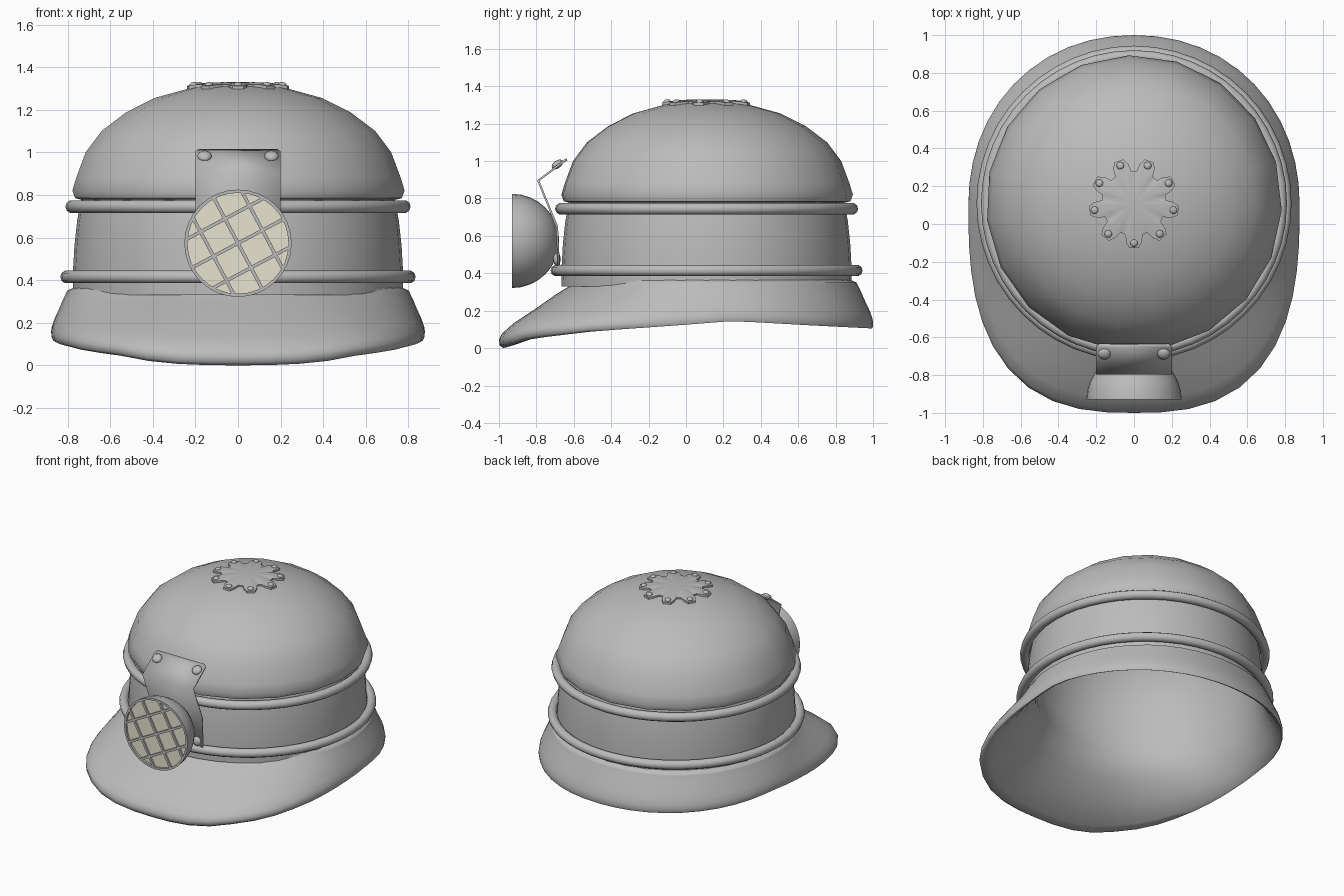
import bpy, bmesh, math
from mathutils import Vector, Matrix

if "Cube" in bpy.data.objects:
    bpy.data.objects.remove(bpy.data.objects["Cube"])

CY = 0.11  # y centre of crown
TAU = 2 * math.pi


def material(name, rgb):
    m = bpy.data.materials.new(name)
    m.diffuse_color = (*rgb, 1)
    m.use_nodes = True
    m.node_tree.nodes["Principled BSDF"].inputs["Base Color"].default_value = m.diffuse_color
    return m


GREY = material("helmet_grey", (0.5, 0.5, 0.5))
CREAM = material("lens_cream", (0.8, 0.77, 0.63))


def finish(name, bm, mat=GREY, angle=40, recalc=True):
    if recalc:
        bmesh.ops.recalc_face_normals(bm, faces=bm.faces)
    me = bpy.data.meshes.new(name)
    bm.to_mesh(me)
    bm.free()
    ob = bpy.data.objects.new(name, me)
    bpy.context.collection.objects.link(ob)
    me.materials.append(mat)
    bpy.ops.object.select_all(action='DESELECT')
    ob.select_set(True)
    bpy.context.view_layer.objects.active = ob
    bpy.ops.object.shade_smooth_by_angle(angle=math.radians(angle))
    return ob


def loft(bm, rows, close=False):
    """Bridge rings of points; a one-point row makes a pole."""
    vs = [[bm.verts.new(p) for p in r] for r in rows]
    if close:
        vs.append(vs[0])
    for a, b in zip(vs, vs[1:]):
        n = max(len(a), len(b))
        for i in range(n):
            j = (i + 1) % n
            if len(b) == 1:
                bm.faces.new((a[i], a[j], b[0]))
            else:
                bm.faces.new((a[i], a[j], b[j], b[i]))


def circle(r, z, n, off=0.0):
    if r == 0:
        return [(0, CY, z)]
    return [(r * math.cos(off + TAU * i / n), CY + r * math.sin(off + TAU * i / n), z) for i in range(n)]


def revolve(name, prof, n, off=0.0, close=False):
    bm = bmesh.new()
    loft(bm, [circle(r, z, n, off) for r, z in prof], close)
    return finish(name, bm)


# crown dome, with a tucked lower lip
revolve("crown_dome", [(0.73, 0.775), (0.77, 0.785), (0.783, 0.82), (0.765, 0.88), (0.72, 1.0),
                       (0.645, 1.1), (0.53, 1.187), (0.395, 1.255), (0.22, 1.303), (0.1, 1.316), (0, 1.32)],
        19, math.radians(92))
# straight band below the dome
revolve("band", [(0.775, 0.33), (0.776, 0.42), (0.768, 0.56), (0.755, 0.68), (0.735, 0.79)], 36)
# two raised rings
for nm, R, z in (("upper_ring", 0.779, 0.745), ("lower_ring", 0.803, 0.415)):
    revolve(nm, [(R + 0.031 * math.cos(TAU * k / 10), z + 0.031 * math.sin(TAU * k / 10))
                 for k in range(10)], 48, 0, True)

# brim and inner lining
LIP = [(-1, 0), (-0.85, 0.05), (-0.5, 0.09), (0, 0.125), (0.25, 0.145), (0.7, 0.12), (1, 0.105)]


def lip_z(y):
    for (a, p), (b, q) in zip(LIP, LIP[1:]):
        if y <= b:
            return p + (q - p) * max(0, (y - a) / (b - a))
    return LIP[-1][1]


def oval(a, front, back, power, n=48):
    pts = []
    for i in range(n):
        c, s = math.cos(TAU * i / n), math.sin(TAU * i / n)
        b, e = (back, 2.1) if s > 0 else (front, power)
        r = (abs(c / a) ** e + abs(s / b) ** e) ** (-1 / e)
        pts.append(Vector((r * c, 0.1 + r * s, 0)))
    return pts


top, edge = oval(0.805, 0.71, 0.815, 2), oval(0.877, 1.1, 0.9, 2.7)


def brim_row(f, g, z0=0.35, base=top):
    row = []
    for t, e in zip(base, edge):
        p = t.lerp(e, f)
        p.z = z0 + (lip_z(e.y) - z0) * g
        row.append(p)
    return row


inner = oval(0.745, 0.66, 0.755, 2)
rows = [circle(0.77, 0.365, 48), brim_row(-0.03, 0), brim_row(0, 0.03), brim_row(0.22, 0.18),
        brim_row(0.5, 0.4), brim_row(0.8, 0.62), brim_row(0.96, 0.78), brim_row(1, 0.87),
        brim_row(0.99, 0.96), brim_row(0.94, 1), brim_row(0.82, 0.96, 0.4, inner),
        brim_row(0.5, 0.72, 0.4, inner), brim_row(0.2, 0.4, 0.4, inner), brim_row(0, 0, 0.4, inner)]
rows += [circle(r, z, 48) for r, z in ((0.73, 0.6), (0.71, 0.78), (0.66, 0.98), (0.55, 1.12),
                                       (0.38, 1.22), (0.2, 1.27), (0, 1.285))]
bm = bmesh.new()
loft(bm, rows)
finish("brim_and_lining", bm, angle=60)


# round-headed rivet at a point, facing a direction
def rivet(name, loc, direction, r):
    bm = bmesh.new()
    bmesh.ops.create_uvsphere(bm, u_segments=12, v_segments=8, radius=r)
    rot = Vector(direction).to_track_quat('Z', 'Y').to_matrix().to_4x4()
    bmesh.ops.transform(bm, verts=bm.verts,
                        matrix=Matrix.Translation(loc) @ rot @ Matrix.Diagonal((1, 1, 0.6, 1)))
    finish(name, bm)


# top vent plate with nine riveted tabs
bm = bmesh.new()
outer = []
for k in range(9):
    a = -math.pi / 2 + TAU * k / 9
    ca, sa = math.cos(a), math.sin(a)
    for u, w, z in ((0.165, -0.045, 1.318), (0.205, -0.042, 1.318), (0.238, -0.025, 1.312),
                    (0.238, 0.025, 1.312), (0.205, 0.042, 1.318), (0.165, 0.045, 1.318)):
        outer.append(Vector((u * ca - w * sa, CY + u * sa + w * ca, z)))
    rivet(f"vent_rivet_{k}", (0.212 * ca, CY + 0.212 * sa, 1.318), (0.15 * ca, 0.15 * sa, 1), 0.02)
mid = [Vector((p.x * 0.62, CY + (p.y - CY) * 0.62, 1.327)) for p in outer]
low = [p - Vector((0, 0, 0.03)) for p in outer]
loft(bm, [low, outer, mid, [(0, CY, 1.33)]])
finish("vent_plate", bm, angle=30)

# folded lamp bracket
prof = [(-0.637, 1.01), (-0.652, 1.0), (-0.79, 0.895), (-0.69, 0.65), (-0.68, 0.43)]
bm = bmesh.new()
cols = []
for i, (y, z) in enumerate(prof):
    w = 0.185 if i == 0 else 0.2
    cols.append([bm.verts.new((s * w, y, z)) for s in (-1, 1)])
for a, b in zip(cols, cols[1:]):
    bm.faces.new((a[0], b[0], b[1], a[1]))
ob = finish("lamp_bracket", bm, angle=20, recalc=False)
mod = ob.modifiers.new("thickness", 'SOLIDIFY')
mod.thickness = 0.012
mod.offset = 0
for s in (-1, 1):
    tag = "left" if s < 0 else "right"
    rivet(f"bracket_top_rivet_{tag}", (s * 0.157, -0.688, 0.982), (0, -0.6, 0.8), 0.034)
    rivet(f"bracket_low_rivet_{tag}", (s * 0.157, -0.69, 0.475), (0, -1, 0), 0.034)

# lamp bowl: half sphere turned to the front with a thin rim
LZ, LY, LR = 0.573, -0.93, 0.252


def ring_y(r, y, n=32):
    if r == 0:
        return [(0, y, LZ)]
    return [(r * math.cos(TAU * i / n), y, LZ + r * math.sin(TAU * i / n)) for i in range(n)]


rows = [ring_y(0.237, LY + 0.03), ring_y(0.237, LY), ring_y(LR, LY)]
rows += [ring_y(LR * math.cos(k * math.pi / 16), LY + LR * math.sin(k * math.pi / 16)) for k in range(1, 8)]
rows.append(ring_y(0, LY + LR))
bm = bmesh.new()
loft(bm, rows)
finish("lamp_bowl", bm)

# lens disc
bm = bmesh.new()
loft(bm, [ring_y(0.24, LY + 0.015), ring_y(0, LY + 0.015)])
bmesh.ops.recalc_face_normals(bm, faces=bm.faces)
if next(iter(bm.faces)).normal.y > 0:
    bmesh.ops.reverse_faces(bm, faces=bm.faces)
finish("lens", bm, CREAM, recalc=False)

# crossed guard bars
bm = bmesh.new()
for ang in (28, 118):
    for d in (-0.13, 0.0, 0.13):
        half = math.sqrt(0.242 ** 2 - d * d)
        m = (Matrix.Translation((0, LY + 0.007, LZ)) @ Matrix.Rotation(-math.radians(ang), 4, 'Y')
             @ Matrix.Translation((0, 0, d)) @ Matrix.Diagonal((2 * half, 0.012, 0.016, 1)))
        bmesh.ops.create_cube(bm, size=1, matrix=m)
finish("lens_guard", bm)
